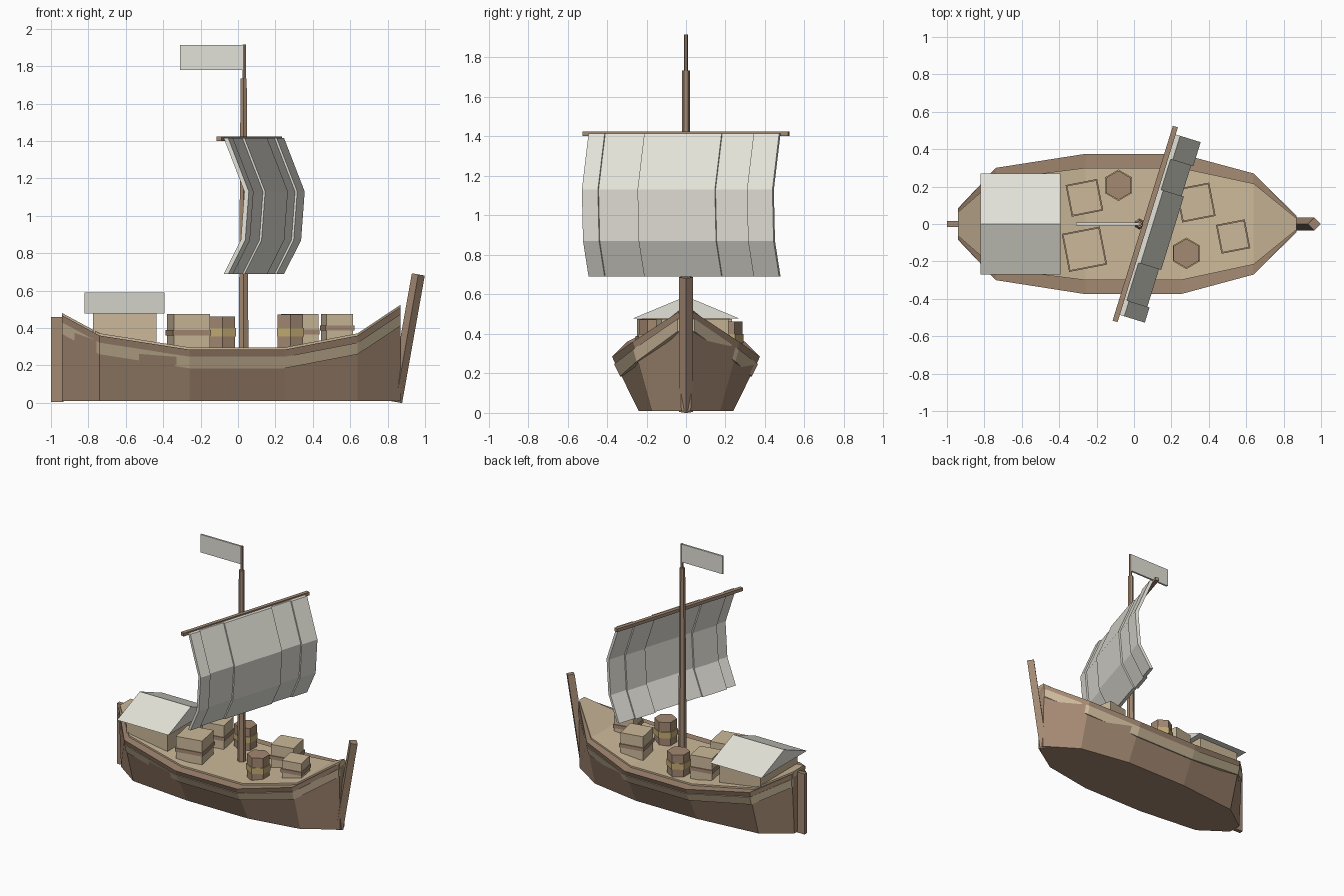
import bpy
import bmesh
from math import radians
from mathutils import Matrix, Vector

if "Cube" in bpy.data.objects:
    bpy.data.objects.remove(bpy.data.objects["Cube"])


def material(name, rgb):
    m = bpy.data.materials.new(name)
    m.use_nodes = True
    m.diffuse_color = (*rgb, 1)
    m.node_tree.nodes["Principled BSDF"].inputs["Base Color"].default_value = (*rgb, 1)
    return m


BROWN = material("brown wood", (0.37, 0.25, 0.17))
TAN = material("tan planks", (0.60, 0.48, 0.32))
CLOTH = material("pale canvas", (0.77, 0.76, 0.69))
GOLD = material("golden band", (0.55, 0.41, 0.17))


def finish(name, bm, mat):
    bmesh.ops.recalc_face_normals(bm, faces=bm.faces)
    mesh = bpy.data.meshes.new(name)
    bm.to_mesh(mesh)
    bm.free()
    mesh.materials.append(mat)
    obj = bpy.data.objects.new(name, mesh)
    bpy.context.collection.objects.link(obj)
    return obj


def loft(name, rings, mat, matrix=Matrix()):
    """Skin a row of closed rings and cap both ends."""
    bm = bmesh.new()
    rows = [[bm.verts.new(matrix @ Vector(p)) for p in ring] for ring in rings]
    for a, b in zip(rows, rows[1:]):
        for i in range(len(a)):
            j = (i + 1) % len(a)
            bm.faces.new((a[i], a[j], b[j], b[i]))
    bm.faces.new(rows[0])
    bm.faces.new(rows[-1])
    return finish(name, bm, mat)


def box(name, center, size, mat, turn=0):
    bm = bmesh.new()
    matrix = (Matrix.Translation(center) @ Matrix.Rotation(radians(turn), 4, 'Z')
              @ Matrix.Diagonal((*size, 1)))
    bmesh.ops.create_cube(bm, size=1, matrix=matrix)
    return finish(name, bm, mat)


def rod(name, start, end, r1, r2, sides, mat):
    a, b = Vector(start), Vector(end)
    turn = Vector((0, 0, 1)).rotation_difference(b - a).to_matrix().to_4x4()
    bm = bmesh.new()
    bmesh.ops.create_cone(bm, cap_ends=True, segments=sides, radius1=r1, radius2=r2,
                          depth=(b - a).length,
                          matrix=Matrix.Translation((a + b) / 2) @ turn)
    return finish(name, bm, mat)


# Hull stations: x, half width at the rim, rim height
stations = [(-0.94, 0.08, 0.468), (-0.74, 0.30, 0.36), (-0.26, 0.375, 0.285),
            (0.25, 0.375, 0.285), (0.64, 0.27, 0.36), (0.87, 0.037, 0.513)]
KEEL = 0.01
FLARE = 0.64


def side_width(w, top, z):
    return w * (FLARE + (1 - FLARE) * (z - KEEL) / (top - KEEL))


loft("hull", [[(x, -w * FLARE, KEEL), (x, -w, z), (x, w, z), (x, w * FLARE, KEEL)]
              for x, w, z in stations], BROWN)
loft("deck", [[(x, -w * 0.8, z - 0.03), (x, -w * 0.8, z + 0.012),
               (x, w * 0.8, z + 0.012), (x, w * 0.8, z - 0.03)]
              for x, w, z in stations], TAN)

# Pale strake along each side
for side, label in ((1, "left"), (-1, "right")):
    rings = []
    for x, w, top in stations:
        hi, lo = top - 0.038, top - 0.10
        yh, yl = side_width(w, top, hi), side_width(w, top, lo)
        rings.append([(x, side * (yh - 0.015), hi), (x, side * (yh + 0.008), hi),
                      (x, side * (yl + 0.008), lo), (x, side * (yl - 0.015), lo)])
    loft(label + "_strake", rings, TAN)

# Stem and stern posts
rod("bow_post", (0.843, 0, 0.005), (0.964, 0, 0.687), 0.035, 0.035, 4, BROWN)
box("stern_post", (-0.967, 0, 0.232), (0.066, 0.03, 0.456), BROWN)

# Mast, topmast and pennant
rod("mast", (0.03, 0, 0.26), (0.03, 0, 1.735), 0.03, 0.019, 6, BROWN)
rod("topmast", (0.033, 0, 1.7), (0.033, 0, 1.915), 0.01, 0.01, 6, BROWN)
box("pennant", (-0.137, 0, 1.847), (0.345, 0.014, 0.135), CLOTH)

# Yard and sail, turned on the mast
YAW = -17.2
box("yard", (0.06, 0, 1.413), (0.028, 1.09, 0.024), BROWN, YAW)
sail_frame = Matrix.Translation((0.062, 0, 0)) @ Matrix.Rotation(radians(YAW), 4, 'Z')
sail_rows = [(1.415, 0.0), (1.13, 0.115), (0.87, 0.095), (0.69, 0.0)]
seams = [-0.505, -0.42, -0.21, 0.20, 0.37, 0.505]
for i, (u0, u1) in enumerate(zip(seams, seams[1:])):
    step = 0.012 if i % 2 == 0 else 0
    rings = [[(v + step, u0, z), (v + step + 0.025, u0, z),
              (v + step + 0.025, u1, z), (v + step, u1, z)] for z, v in sail_rows]
    loft(f"sail_panel_{i + 1}", rings, CLOTH, sail_frame)

# Stern cabin with gabled roof
box("cabin", (-0.605, 0, 0.395), (0.34, 0.44, 0.17), TAN)
loft("cabin_roof", [[(x, -0.27, 0.478), (x, 0, 0.59), (x, 0.27, 0.478)]
                    for x in (-0.82, -0.392)], CLOTH)

# Strapped crates: x, y, width, strap height
crates = [(-0.265, 0.14, 0.16, 0.375), (-0.265, -0.135, 0.195, 0.375),
          (0.33, 0.115, 0.17, 0.38), (0.53, -0.067, 0.145, 0.40)]
for i, (x, y, w, strap) in enumerate(crates):
    box(f"crate_{i + 1}", (x, y, 0.378), (w, w, 0.195), TAN, 11)
    box(f"crate_strap_{i + 1}", (x, y, strap), (w + 0.012, w + 0.012, 0.027), BROWN, 11)

# Banded barrels: x, y, top
for i, (x, y, top) in enumerate([(-0.083, 0.207, 0.463), (0.28, -0.157, 0.473)]):
    rod(f"barrel_{i + 1}", (x, y, 0.27), (x, y, top), 0.078, 0.078, 6, BROWN)
    rod(f"barrel_band_{i + 1}", (x, y, 0.355), (x, y, 0.40), 0.084, 0.084, 6, GOLD)
